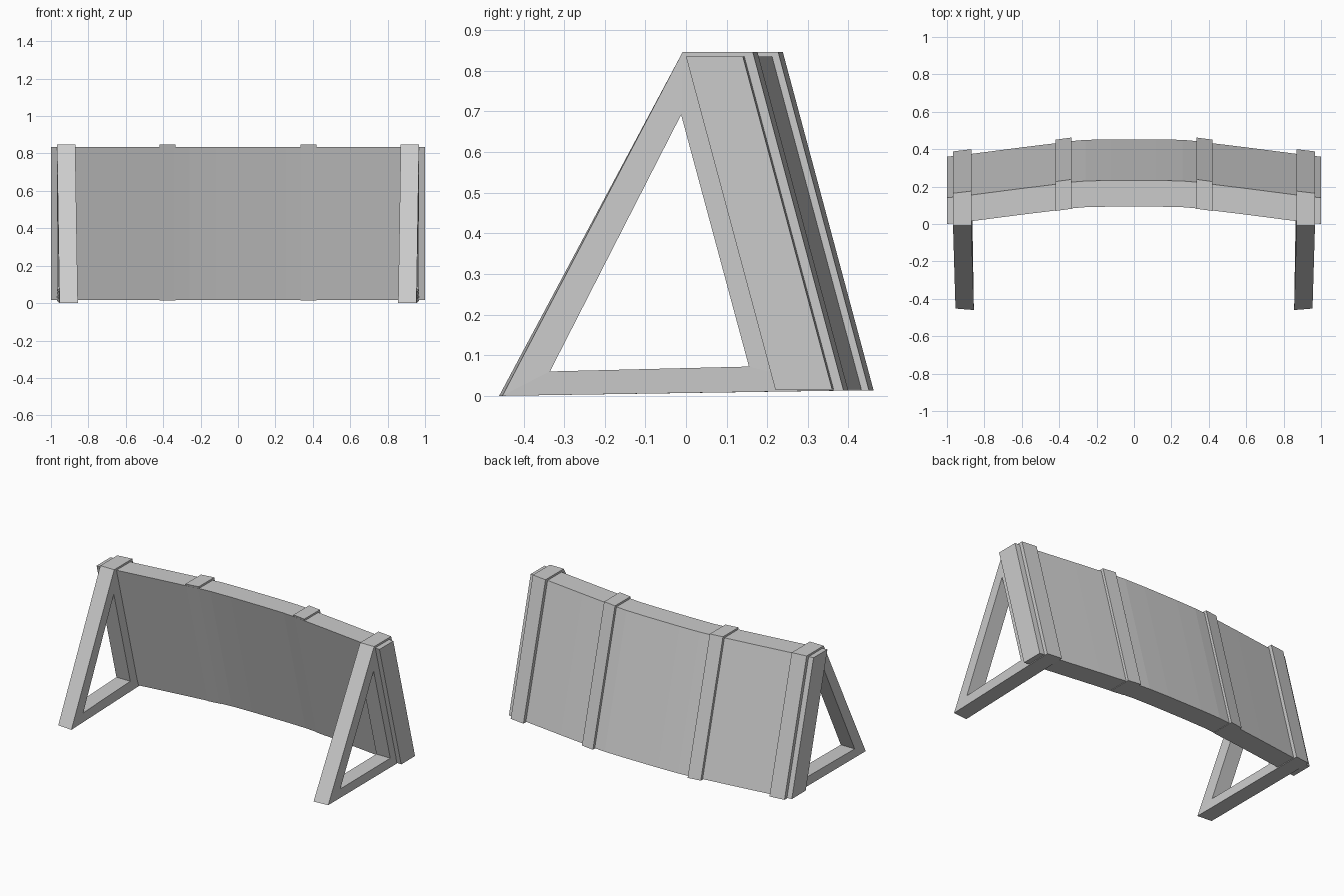
import bpy, bmesh

cube = bpy.data.objects.get("Cube")
if cube:
    bpy.data.objects.remove(cube, do_unlink=True)

grey = bpy.data.materials.new("plain_grey")
grey.use_nodes = True
GREY = (0.6, 0.6, 0.6, 1)
grey.diffuse_color = GREY
grey.node_tree.nodes["Principled BSDF"].inputs["Base Color"].default_value = GREY

LEAN = 0.22          # backward slope of the shield from top to bottom
THICK = 0.14
# Curve of the shield's front top edge, from the middle to one end (x, y)
CURVE = [(0, .093), (.12, .093), (.26, .09), (.34, .083), (.42, .072),
         (.6, .05), (.87, .015), (1, 0)]


def curve_y(x):
    for (x0, y0), (x1, y1) in zip(CURVE, CURVE[1:]):
        if x <= x1:
            return y0 + (y1 - y0) * (x - x0) / (x1 - x0)


def lean_y(z):
    return LEAN * (0.835 - z) / 0.82


def finish(name, bm):
    """Turn a half model into an object mirrored across x."""
    bmesh.ops.recalc_face_normals(bm, faces=bm.faces)
    mesh = bpy.data.meshes.new(name)
    bm.to_mesh(mesh)
    bm.free()
    mesh.materials.append(grey)
    obj = bpy.data.objects.new(name, mesh)
    bpy.context.collection.objects.link(obj)
    obj.modifiers.new("Mirror", 'MIRROR').merge_threshold = 0.0005
    return obj


def leaning_slab(name, stations, front, back, bottom, top, open_start=False):
    """Sweep a leaning cross-section along the shield's curve."""
    bm = bmesh.new()
    rings = []
    for x in stations:
        y = curve_y(x)
        section = [(front, bottom), (back, bottom), (back, top), (front, top)]
        rings.append([bm.verts.new((x, y + d + lean_y(z), z)) for d, z in section])
    for a, b in zip(rings, rings[1:]):
        for i in range(4):
            j = (i + 1) % 4
            bm.faces.new((a[i], a[j], b[j], b[i]))
    if not open_start:
        bm.faces.new(rings[0])
    bm.faces.new(rings[-1])
    return finish(name, bm)


# Curved leaning shield
leaning_slab("shield_panel", [x for x, y in CURVE], 0, THICK, .016, .835, True)

# Inner battens, standing slightly proud of the back and top
leaning_slab("inner_battens", [.335, .42], 0.001, THICK + .018, .013, .847)

# End frames: outer batten and triangular prop in one, with a triangular opening
bm = bmesh.new()
sides = []
for inner in (True, False):
    back = THICK + .024 + curve_y(.87 if inner else .97)
    foot = -.46 if inner else -.452
    outline = [(foot, 0), (-.008, .847), (back + lean_y(.847), .847),
               (back + lean_y(.013), .013),
               (-.335, .06), (-.012, .692), (.155, .072)]
    x = .87 if inner else .968
    sides.append([bm.verts.new((x + .03 * min(y, 0), y, z)) for y, z in outline])
for s in sides:
    for face in ((0, 1, 5, 4), (1, 2, 3, 6, 5), (0, 4, 6, 3)):
        bm.faces.new([s[i] for i in face])
for loop in ((0, 1, 2, 3), (4, 5, 6)):
    for i, j in zip(loop, loop[1:] + loop[:1]):
        bm.faces.new((sides[0][i], sides[0][j], sides[1][j], sides[1][i]))
finish("end_frames", bm)
